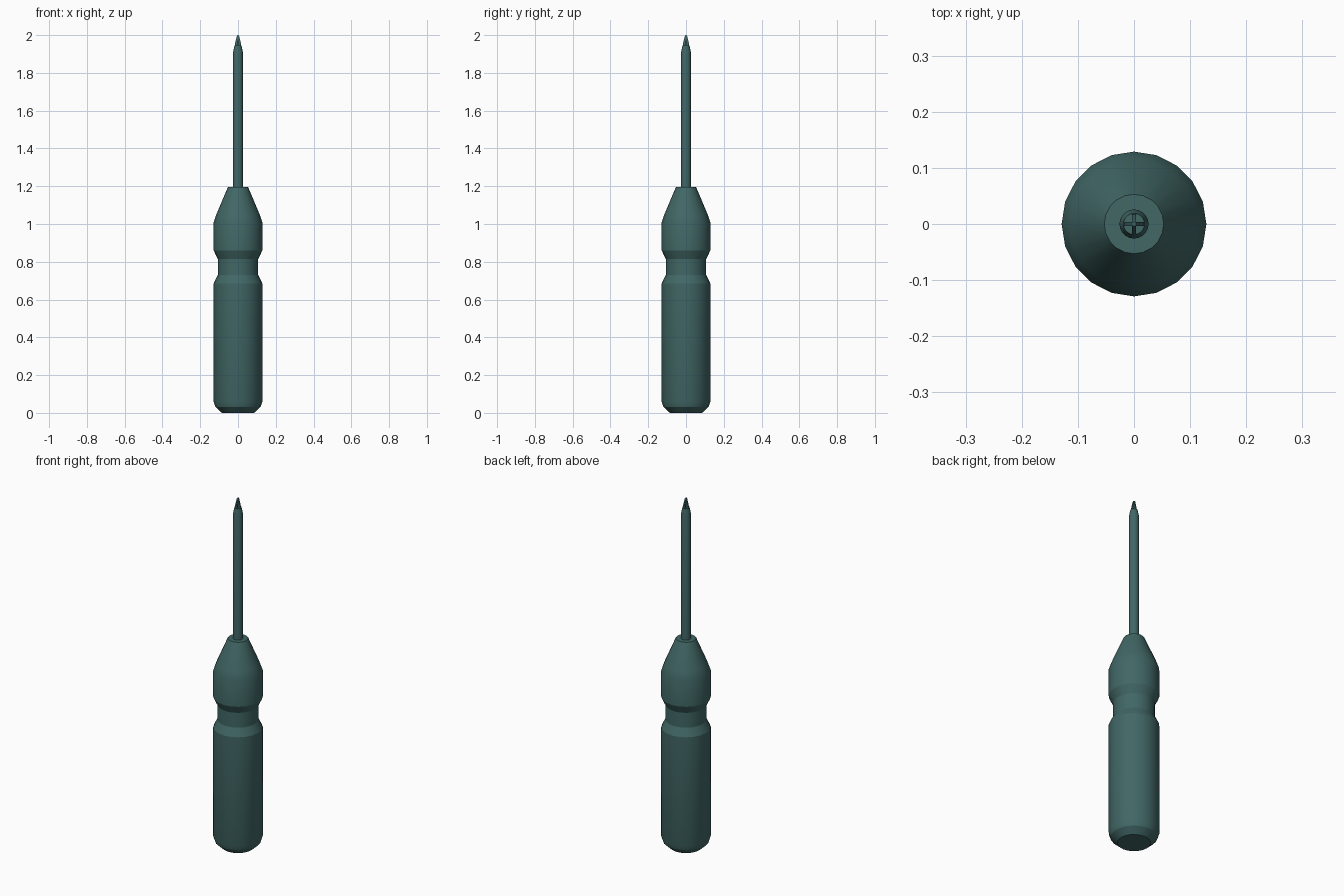
import bpy, bmesh
from math import cos, sin, pi, radians

if "Cube" in bpy.data.objects:
    bpy.data.objects.remove(bpy.data.objects["Cube"])

teal = bpy.data.materials.new("dark_teal")
teal.diffuse_color = (0.052, 0.135, 0.13, 1)
teal.use_nodes = True
teal.node_tree.nodes["Principled BSDF"].inputs["Base Color"].default_value = teal.diffuse_color


def finish(name, bm, smooth=True):
    bmesh.ops.recalc_face_normals(bm, faces=bm.faces)
    me = bpy.data.meshes.new(name)
    bm.to_mesh(me)
    bm.free()
    me.materials.append(teal)
    ob = bpy.data.objects.new(name, me)
    bpy.context.collection.objects.link(ob)
    if smooth:
        bpy.ops.object.select_all(action='DESELECT')
        ob.select_set(True)
        bpy.context.view_layer.objects.active = ob
        bpy.ops.object.shade_smooth_by_angle(angle=radians(20))
    return ob


def lathe(name, profile, sides):
    """Turn a list of (radius, z) into a capped round body."""
    bm = bmesh.new()
    rings = [[bm.verts.new((r * cos(2 * pi * i / sides), r * sin(2 * pi * i / sides), z))
              for i in range(sides)] for r, z in profile]
    for a, b in zip(rings, rings[1:]):
        for i in range(sides):
            j = (i + 1) % sides
            bm.faces.new((a[i], a[j], b[j], b[i]))
    bm.faces.new(rings[0][::-1])
    bm.faces.new(rings[-1])
    return finish(name, bm)


# Handle: rounded butt, long grip, finger groove, tapered nose
lathe("handle", [(0.085, 0), (0.12, 0.032), (0.129, 0.06), (0.129, 0.685),
                 (0.107, 0.73), (0.107, 0.815), (0.129, 0.86), (0.129, 1.01),
                 (0.115, 1.05), (0.058, 1.185), (0.053, 1.195)], 20)

# Steel shaft with shoulder where the tip is ground
lathe("shaft", [(0.026, 1.15), (0.026, 1.91), (0.019, 1.945)], 20)

# Cross tip: two tapered blades at right angles
outline = [(0.018, 1.93), (0.017, 1.95), (0.006, 1.995), (0.003, 2.0)]
outline += [(-x, z) for x, z in reversed(outline)]
for k, name in enumerate(("tip_blade_x", "tip_blade_y")):
    bm = bmesh.new()
    face = bm.faces.new([bm.verts.new((x, -0.0035, z)) for x, z in outline])
    ext = bmesh.ops.extrude_face_region(bm, geom=[face])
    verts = [v for v in ext["geom"] if isinstance(v, bmesh.types.BMVert)]
    bmesh.ops.translate(bm, verts=verts, vec=(0, 0.007, 0))
    if k:
        for v in bm.verts:
            v.co.x, v.co.y = -v.co.y, v.co.x
    finish(name, bm, smooth=False)
